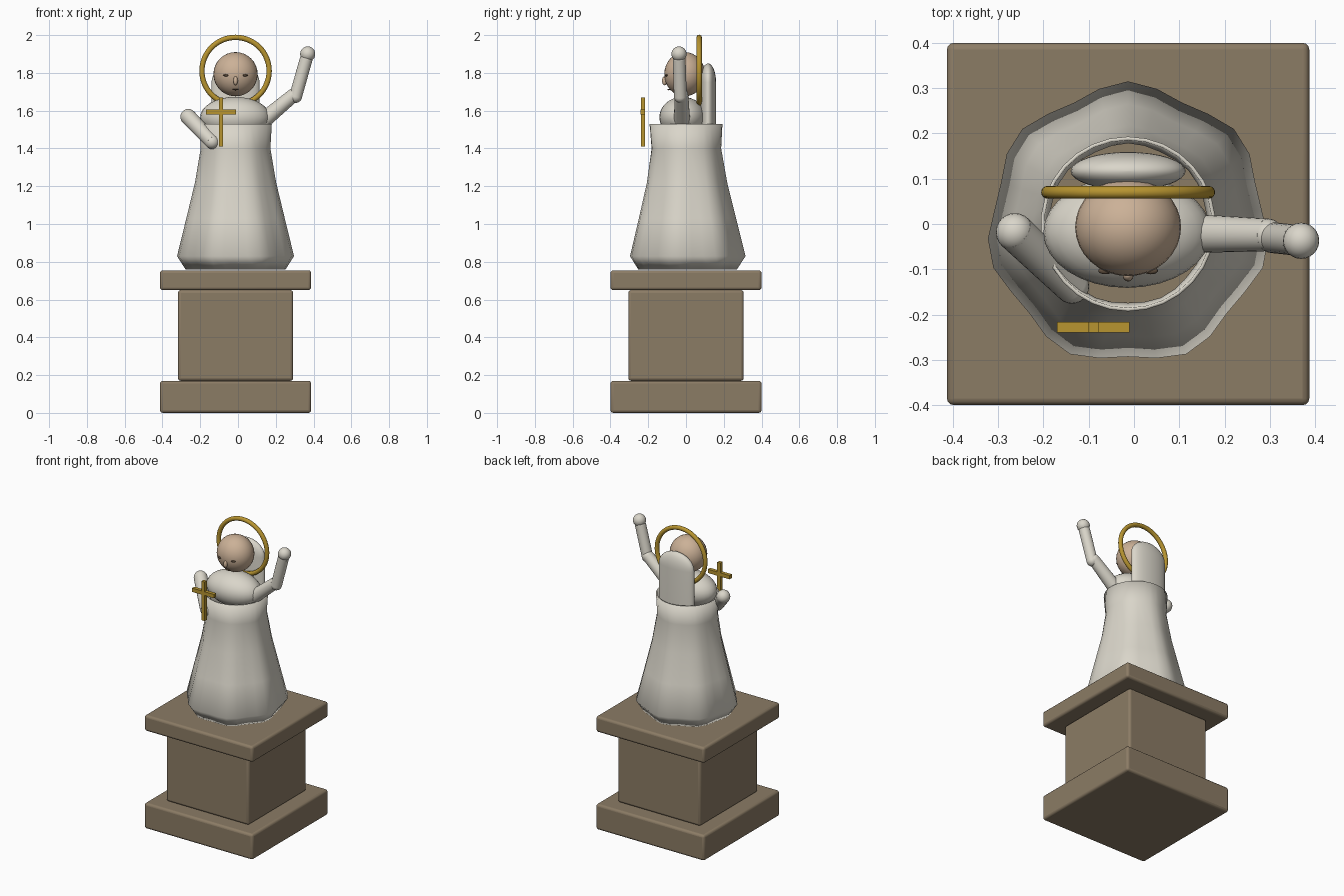
import bpy, bmesh, math
from mathutils import Vector

old = bpy.data.objects.get("Cube")
if old:
    bpy.data.objects.remove(old, do_unlink=True)

CX = -0.013  # axis of the figure and plinth


def material(name, r, g, b):
    m = bpy.data.materials.new(name)
    m.use_nodes = True
    m.diffuse_color = (r, g, b, 1)
    m.node_tree.nodes["Principled BSDF"].inputs["Base Color"].default_value = (r, g, b, 1)
    return m


STONE = material("brown stone", 0.26, 0.2, 0.13)
CLOTH = material("ivory cloth", 0.7, 0.67, 0.59)
SKIN = material("skin", 0.6, 0.44, 0.31)
GOLD = material("gold", 0.48, 0.3, 0.03)
DARK = material("dark brown", 0.12, 0.08, 0.05)


def finish(name, mat, angle=40):
    o = bpy.context.object
    o.name = name
    o.data.materials.append(mat)
    if angle:
        bpy.ops.object.shade_smooth_by_angle(angle=math.radians(angle))
    return o


def box(name, mat, centre, size, bevel=0.0):
    bpy.ops.mesh.primitive_cube_add(size=1, location=centre)
    bpy.context.object.scale = size
    bpy.ops.object.transform_apply(location=False, rotation=False, scale=True)
    o = finish(name, mat, 40 if bevel else 0)
    if bevel:
        mod = o.modifiers.new("Bevel", "BEVEL")
        mod.width, mod.segments = bevel, 3
    return o


def ball(name, mat, centre, radii, segments=32):
    bpy.ops.mesh.primitive_uv_sphere_add(segments=segments, ring_count=segments // 2, location=centre)
    bpy.context.object.scale = radii
    bpy.ops.object.transform_apply(location=False, rotation=False, scale=True)
    return finish(name, mat, 60)


def limb(name, mat, a, b, ra, rb):
    """Tapered limb with round ends, from a to b."""
    a, b = Vector(a), Vector(b)
    d = b - a
    bpy.ops.mesh.primitive_cone_add(vertices=24, radius1=ra, radius2=rb, depth=d.length, location=(a + b) / 2)
    bpy.context.object.rotation_euler = d.to_track_quat("Z", "Y").to_euler()
    finish(name, mat)
    ball(name + "_start", mat, a, (ra,) * 3, 24)
    ball(name + "_end", mat, b, (rb,) * 3, 24)


def loft(name, mat, rows, segments, centre, cap=False):
    """Skin rings given as (z, x radius, y radius, fold depth)."""
    bm = bmesh.new()
    rings = []
    for z, rx, ry, fold in rows:
        ring = []
        for i in range(segments):
            t = math.tau * i / segments
            k = fold * math.cos(7 * t)
            ring.append(bm.verts.new((math.sin(t) * (rx + k), math.cos(t) * (ry + k), z)))
        rings.append(ring)
    for low, high in zip(rings, rings[1:]):
        for i in range(segments):
            j = (i + 1) % segments
            bm.faces.new((low[i], low[j], high[j], high[i]))
    if cap:
        bm.faces.new(rings[0])
        bm.faces.new(rings[-1])
    bmesh.ops.recalc_face_normals(bm, faces=bm.faces)
    mesh = bpy.data.meshes.new(name)
    bm.to_mesh(mesh)
    bm.free()
    o = bpy.data.objects.new(name, mesh)
    o.location = centre
    bpy.context.collection.objects.link(o)
    bpy.ops.object.select_all(action="DESELECT")
    o.select_set(True)
    bpy.context.view_layer.objects.active = o
    return finish(name, mat, 50)


# Plinth
for name, low, high, width in (("plinth_base", 0, 0.17, 0.8),
                               ("plinth_block", 0.17, 0.65, 0.61),
                               ("plinth_top", 0.65, 0.755, 0.8)):
    box(name, STONE, (CX, 0, (low + high) / 2), (width, width, high - low), 0.015)

# Flared robe with seven soft folds
robe_rows = [(z, r, r, f) for z, r, f in ((0.76, 0.26, 0.01), (0.83, 0.304, 0.011),
                                          (1.03, 0.256, 0.009), (1.22, 0.212, 0.006),
                                          (1.4, 0.184, 0.002), (1.53, 0.193, 0))]
robe = loft("robe", CLOTH, robe_rows, 30, (CX, 0, 0))
shell = robe.modifiers.new("Solidify", "SOLIDIFY")
shell.thickness, shell.offset = 0.008, -1

# Torso and the round-topped mantle behind the head
ball("shoulders", CLOTH, (-0.015, -0.018, 1.565), (0.185, 0.123, 0.108))
mantle_rows = [(1.4, 0.127, 0.042, 0)]
for i in range(9):
    t = math.radians(i * 11)
    c = math.cos(t)
    mantle_rows.append((1.75 + 0.1 * math.sin(t), 0.127 * c, 0.042 * c, 0))
loft("mantle", CLOTH, mantle_rows, 32, (CX, 0.117, 0), True)

# Head and face
ball("head", SKIN, (CX, -0.007, 1.793), (0.117, 0.108, 0.117))
for side, x in (("left", 0.05), ("right", -0.05)):
    ball(side + "_eye", DARK, (CX + x, -0.103, 1.787), (0.016, 0.008, 0.006), 16)
ball("nose", SKIN, (CX, -0.113, 1.758), (0.012, 0.014, 0.024), 16)
ball("mouth", DARK, (CX, -0.091, 1.712), (0.017, 0.007, 0.004), 16)

# Halo
bpy.ops.mesh.primitive_torus_add(major_radius=0.178, minor_radius=0.014, major_segments=64,
                                 minor_segments=16, location=(CX, 0.07, 1.81),
                                 rotation=(math.pi / 2, 0, 0))
finish("halo", GOLD, 60)

# Raised left arm
limb("left_upper_arm", CLOTH, (0.13, -0.021, 1.545), (0.295, -0.024, 1.683), 0.043, 0.036)
limb("left_forearm", CLOTH, (0.305, -0.03, 1.675), (0.36, -0.036, 1.87), 0.034, 0.034)
ball("left_hand", CLOTH, (0.369, -0.037, 1.9), (0.04, 0.04, 0.04), 24)

# Folded right arm
limb("right_forearm", CLOTH, (-0.263, -0.018, 1.567), (-0.137, -0.138, 1.435), 0.042, 0.038)

# Held cross
box("cross_upright", GOLD, (-0.09, -0.228, 1.54), (0.023, 0.023, 0.26))
box("cross_bar", GOLD, (-0.09, -0.228, 1.593), (0.16, 0.024, 0.025))
